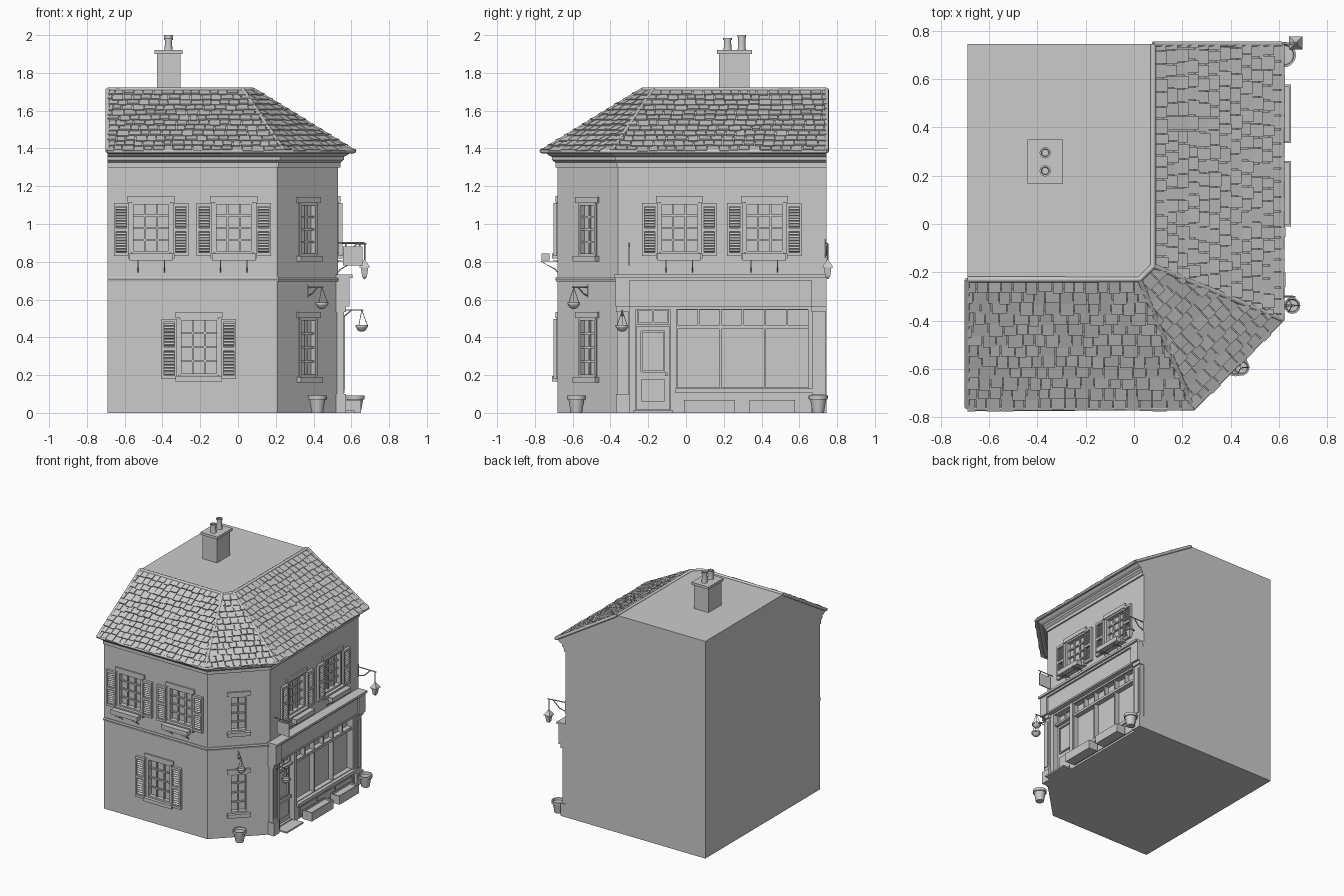
import bpy, bmesh, random
from math import radians, cos, sin, pi
from mathutils import Matrix, Vector

if "Cube" in bpy.data.objects:
    bpy.data.objects.remove(bpy.data.objects["Cube"])

random.seed(4)
FRONT = Matrix.Translation((0, -0.68, 0))
SIDE = Matrix.Translation((0.53, 0, 0)) @ Matrix.Rotation(radians(90), 4, 'Z')
CORNER = Matrix.Translation((0.37, -0.52, 0)) @ Matrix.Rotation(radians(45), 4, 'Z')
BACK = 0.745


def finish(name, bm):
    bmesh.ops.recalc_face_normals(bm, faces=bm.faces)
    me = bpy.data.meshes.new(name)
    bm.to_mesh(me)
    bm.free()
    ob = bpy.data.objects.new(name, me)
    bpy.context.collection.objects.link(ob)
    return ob


def boxes(name, M, items):
    """Boxes on a facade: x0, x1, out0, out1, z0, z1, optional tilt in degrees."""
    bm = bmesh.new()
    for x0, x1, o0, o1, z0, z1, *tilt in items:
        m = M @ Matrix.Translation(((x0 + x1) / 2, -(o0 + o1) / 2, (z0 + z1) / 2))
        if tilt:
            m = m @ Matrix.Rotation(radians(tilt[0]), 4, 'X')
        bmesh.ops.create_cube(bm, size=1, matrix=m @ Matrix.Diagonal((x1 - x0, o1 - o0, z1 - z0, 1)))
    return finish(name, bm)


def line(d):
    """Street-side wall line pushed outwards by d."""
    t = 0.4142 * d
    return [(-0.69, -0.68 - d), (0.21 + t, -0.68 - d), (0.53 + d, -0.36 - t), (0.53 + d, BACK)]


def loft(name, rings, closed=False):
    """Skin consecutive rings; closed joins last ring to first (open path sweeps)."""
    bm = bmesh.new()
    vs = [[bm.verts.new(p) for p in r] for r in rings]
    n = len(rings[0])
    for a, b in zip(vs, vs[1:] + ([vs[0]] if closed else [])):
        for i in range(n - 1 if closed else n):
            j = (i + 1) % n
            bm.faces.new((a[i], a[j], b[j], b[i]))
    if closed:
        bm.faces.new([r[0] for r in vs])
        bm.faces.new([r[-1] for r in vs])
    else:
        bm.faces.new(vs[0])
        bm.faces.new(vs[-1])
    return finish(name, bm)


def moulding(name, profile):
    return loft(name, [[(x, y, z) for x, y in line(d)] for d, z in profile], True)


def tube(name, paths, r, M=Matrix(), res=2):
    cu = bpy.data.curves.new(name, 'CURVE')
    cu.dimensions, cu.bevel_depth, cu.bevel_resolution, cu.use_fill_caps = '3D', r, res, True
    for pts in paths:
        s = cu.splines.new('POLY')
        s.points.add(len(pts) - 1)
        for p, q in zip(s.points, pts):
            p.co = (*(M @ Vector(q)), 1)
    ob = bpy.data.objects.new(name, cu)
    bpy.context.collection.objects.link(ob)


def lathe(name, profile, loc, n=20):
    o = pi / 4 if n == 4 else 0
    ob = loft(name, [[(loc[0] + r * cos(o + 2 * pi * k / n), loc[1] + r * sin(o + 2 * pi * k / n), loc[2] + z)
                      for k in range(n)] for r, z in profile])
    if n > 4:
        bpy.context.view_layer.objects.active = ob
        ob.select_set(True)
        bpy.ops.object.shade_smooth_by_angle(angle=radians(35))
        ob.select_set(False)


# Walls and roof solid
corner = (-0.69, BACK)
foot = [corner] + line(0)
walls = loft("walls", [[(x, y, z) for x, y in foot] for z in (0, 1.385)])
eave, ridge = line(0.08), line(-0.45)
loft("roof_base", [[(x, y, z) for x, y in [corner] + ring] for ring, z in ((eave, 1.38), (ridge, 1.71))])
moulding("cornice", [(-0.01, 1.3), (0.012, 1.3), (0.012, 1.325), (0.03, 1.34), (0.03, 1.355),
                     (0.05, 1.365), (0.07, 1.385), (-0.01, 1.385)])
moulding("string_course", [(-0.01, 0.695), (0.008, 0.695), (0.012, 0.71), (0.008, 0.72), (-0.01, 0.72)])

# Roof tiles, clipped to each slope's hips
bm = bmesh.new()
E = [Vector((x, y, 1.385)) for x, y in eave]
R = [Vector((x, y, 1.71)) for x, y in ridge]
ROWS = 12
for i in range(3):
    e0, e1, r0, r1 = E[i], E[i + 1], R[i], R[i + 1]
    t = (e1 - e0).normalized()
    L, a, b = (e1 - e0).length, (r0 - e0).dot(t), (r1 - e0).dot(t)
    up = (r0 - e0) - t * a
    nrm = t.cross(up).normalized()
    for row in range(ROWS):
        v0, v1 = row / ROWS - 0.012, min(1, (row + 1.1) / ROWS)
        s = min(0, a) - random.random() * 0.05
        while s < max(L, b):
            w = random.uniform(0.042, 0.066)
            lift, dv = random.uniform(0.010, 0.016), random.uniform(-0.01, 0.01)
            c = []
            for v, h in ((v0 + dv, lift), (v1, 0.004)):
                lo, hi = a * v, L + (b - L) * v
                c.append([(min(max(q, lo), hi), v, h) for q in (s + 0.002, s + w - 0.002)])
            s += w
            if min(c[0][1][0] - c[0][0][0], c[1][1][0] - c[1][0][0]) < 0.0005 and \
               max(c[0][1][0] - c[0][0][0], c[1][1][0] - c[1][0][0]) < 0.012:
                continue
            quad = [c[0][0], c[0][1], c[1][1], c[1][0]]
            top = [bm.verts.new(e0 + t * q + up * v + nrm * h) for q, v, h in quad]
            bot = [bm.verts.new(e0 + t * q + up * v - nrm * 0.004) for q, v, h in quad]
            bm.faces.new(top)
            for k in range(4):
                bm.faces.new((top[k], bot[k], bot[(k + 1) % 4], top[(k + 1) % 4]))
finish("roof_tiles", bm)
tube("ridge_and_hip_caps", [[p for p in R]] + [[E[k], R[k]] for k in range(4)], 0.012)
tube("gutter", [[(x, y, 1.384) for x, y in line(0.084)]], 0.010)

# Chimney
boxes("chimney", Matrix(), [(-0.43, -0.305, -0.335, -0.175, 1.70, 1.905), (-0.442, -0.295, -0.35, -0.165, 1.90, 1.92)])
for y, h in ((0.22, 0.065), (0.295, 0.08)):
    lathe("chimney_pot", [(0.023, 0), (0.02, 0.015), (0.019, h - 0.012), (0.023, h - 0.012), (0.023, h), (0.016, h),
                          (0.014, h - 0.03)], (-0.368, y, 1.92))

# Windows
cuts = {"front": (FRONT, []), "side": (SIDE, []), "corner": (CORNER, [])}


def bars(x0, x1, z0, z1, cols, rows, o0=-0.02, o1=-0.008, b=0.005):
    dx, dz = (x1 - x0) / cols, (z1 - z0) / rows
    return [(x0 + dx * k - b, x0 + dx * k + b, o0, o1, z0, z1) for k in range(cols + 1)] + \
           [(x0, x1, o0, o1, z0 + dz * k - b, z0 + dz * k + b) for k in range(rows + 1)]


def window(wall, x, z0, z1, hw, cols, shutters=False, planter=False):
    M, cl = cuts[wall]
    cl.append((x - hw, x + hw, -0.028, 0.05, z0, z1))
    boxes("window_frame", M, bars(x - hw + 0.007, x + hw - 0.007, z0 + 0.007, z1 - 0.007, cols, 4) +
          bars(x - hw + 0.005, x + hw - 0.005, z0 + 0.005, z1 - 0.005, 1, 1, -0.028, 0.006, 0.008))
    boxes("lintel_and_sill", M, [(x - hw - 0.02, x + hw + 0.02, -0.01, 0.012, z1, z1 + 0.032),
                                 (x - hw - 0.018, x + hw + 0.018, -0.01, 0.03, z0 - 0.028, z0)])
    if shutters:
        parts = []
        for s in (-1, 1):
            a, b = sorted((x + s * (hw + 0.012), x + s * (hw + 0.092)))
            lo, hi = z0 - 0.015, z1 - 0.005
            parts += [(a, a + 0.012, 0.002, 0.022, lo, hi), (b - 0.012, b, 0.002, 0.022, lo, hi)]
            parts += [(a, b, 0.002, 0.022, z - 0.009, z + 0.009) for z in (lo + 0.009, (lo + hi) / 2, hi - 0.009)]
            n = 16
            for k in range(n):
                z = lo + 0.022 + (hi - lo - 0.044) * (k + 0.5) / n
                parts.append((a + 0.01, b - 0.01, 0.004, 0.02, z - 0.002, z + 0.002, 40))
        boxes("shutters", M, parts)
    if planter:
        boxes("window_box", M, [(x - hw - 0.01, x + hw + 0.01, 0.042, 0.085, z0 - 0.038, z0 - 0.002)])
        tube("window_box_brackets", [[(x + d, 0, z0 - 0.1), (x + d, -0.012, z0 - 0.085), (x + d, -0.09, z0 - 0.042),
                                      (x + d, 0, z0 - 0.042)] for d in (-0.07, 0.07)], 0.003, M)


for wall, x in (("front", -0.46), ("front", -0.022), ("side", -0.035), ("side", 0.415)):
    window(wall, x, 0.845, 1.115, 0.105, 3, True, True)
window("front", -0.207, 0.195, 0.503, 0.105, 3, True)
window("corner", 0, 0.83, 1.112, 0.065, 2)
window("corner", 0, 0.19, 0.503, 0.065, 2)

# Shop front
cuts["side"][1].extend([(-0.27, -0.08, -0.03, 0.05, 0.02, 0.555), (-0.055, 0.655, -0.03, 0.05, 0.12, 0.555)])
boxes("shop_fascia", SIDE, [(-0.37, 0.744, -0.01, 0.045, 0.57, 0.705), (-0.375, 0.744, -0.01, 0.06, 0.70, 0.715),
                            (-0.38, 0.745, -0.01, 0.075, 0.715, 0.732), (-0.372, 0.744, -0.01, 0.052, 0.562, 0.575),
                            (-0.372, -0.30, 0, 0.06, 0.562, 0.7), (0.665, 0.744, 0, 0.06, 0.562, 0.7)])
pil = []
for a, b in ((-0.365, -0.305), (0.67, 0.738)):
    pil += [(a, b, -0.01, 0.03, 0, 0.565), (a - 0.006, b + 0.006, -0.01, 0.042, 0, 0.1),
            (a - 0.006, b + 0.006, -0.01, 0.042, 0.535, 0.565), (a + 0.015, b - 0.015, 0, 0.036, 0.13, 0.51)]
boxes("pilasters", SIDE, pil)
boxes("shop_frame", SIDE, [(-0.3, -0.265, -0.03, 0.02, 0, 0.565), (-0.085, -0.05, -0.03, 0.02, 0, 0.565),
                           (-0.055, 0.67, 0, 0.035, 0.105, 0.13), (-0.055, 0.67, 0, 0.018, 0, 0.105),
                           (-0.27, 0.67, -0.03, 0.015, 0.548, 0.565), (-0.055, 0.67, -0.03, 0.01, 0.445, 0.463),
                           (0.645, 0.67, -0.03, 0.02, 0.1, 0.565), (-0.265, -0.085, -0.03, 0.01, 0.455, 0.47)]
      + bars(-0.05, 0.65, 0.13, 0.45, 3, 1, -0.03, 0.008) + bars(-0.05, 0.65, 0.46, 0.55, 6, 1, -0.03, 0.006)
      + bars(-0.02, 0.64, 0.02, 0.09, 3, 1, 0.015, 0.024))
boxes("door", SIDE, [(-0.262, -0.088, -0.03, -0.018, 0.02, 0.455), (-0.235, -0.115, -0.02, -0.01, 0.06, 0.18)]
      + bars(-0.235, -0.115, 0.22, 0.43, 1, 1, -0.02, -0.008) + bars(-0.255, -0.095, 0.475, 0.545, 2, 1, -0.03, -0.01)
      + [(-0.11, -0.098, -0.02, 0.005, 0.195, 0.215)])
boxes("door_step", SIDE, [(-0.28, -0.07, 0, 0.09, 0, 0.012)])
for a, b in ((-0.01, 0.26), (0.335, 0.577)):
    w = 0.008
    boxes("ground_planter", SIDE, [(a, b, 0.04, 0.12, 0, 0.055), (a, a + w, 0.04, 0.12, 0.05, 0.068),
                                   (b - w, b, 0.04, 0.12, 0.05, 0.068), (a, b, 0.04, 0.048, 0.05, 0.068),
                                   (a, b, 0.112, 0.12, 0.05, 0.068)])

# Cut the openings into the walls
for key, (M, items) in cuts.items():
    cutter = boxes("cutter_" + key, M, items)
    cutter.hide_render, cutter.display_type = True, 'WIRE'
    cutter.hide_set(True)
    mod = walls.modifiers.new(key, 'BOOLEAN')
    mod.operation, mod.object, mod.solver = 'DIFFERENCE', cutter, 'EXACT'

# Plant pots
for loc in ((0.42, -0.58, 0), (0.62, 0.70, 0)):
    lathe("plant_pot", [(0.03, 0), (0.042, 0.07), (0.05, 0.07), (0.051, 0.092), (0.043, 0.092), (0.04, 0.075)], loc)

# Hanging baskets on scrolled brackets
for M, x, reach, z in ((CORNER, 0, 0.105, 0.55), (SIDE, -0.338, 0.125, 0.43)):
    c = M @ Vector((x, -reach, z))
    lathe("basket", [(0.008, 0), (0.022, 0.008), (0.031, 0.025), (0.034, 0.025), (0.034, 0.035), (0.028, 0.035),
                     (0.024, 0.025)], c)
    tube("basket_chains", [[c + Vector((0.03 * cos(k * 2.094), 0.03 * sin(k * 2.094), 0.034)), c + Vector((0, 0, 0.115))]
                           for k in range(3)], 0.0018)
    tube("basket_bracket", [[(x, 0, z + 0.06), (x, 0, z + 0.13)], [(x, 0, z + 0.115), (x, -reach - 0.01, z + 0.115)],
                            [(x, 0, z + 0.07), (x, -0.03, z + 0.08), (x, -0.07, z + 0.113)]], 0.0035, M)

# Blank hanging sign
boxes("sign_board", SIDE, [(-0.305, -0.297, 0.025, 0.128, 0.78, 0.88)])
tube("sign_bracket", [[(-0.301, 0, 0.90), (-0.301, -0.14, 0.90)], [(-0.301, -0.04, 0.88), (-0.301, -0.04, 0.9)],
                      [(-0.301, -0.115, 0.88), (-0.301, -0.115, 0.9)]], 0.0035, SIDE)

# Wall lantern
tube("lantern_bracket", [[(0.74, 0, 0.82), (0.74, 0, 0.92)], [(0.74, 0, 0.90), (0.75, -0.15, 0.895)],
                         [(0.74, 0, 0.83), (0.745, -0.05, 0.845), (0.75, -0.1, 0.895)],
                         [(0.75, -0.14, 0.895), (0.75, -0.14, 0.8)]], 0.004, SIDE)
lathe("lantern", [(0.006, 0), (0.018, 0.012), (0.028, 0.06), (0.039, 0.06), (0.036, 0.068), (0.014, 0.09), (0.006, 0.1)],
      (0.67, 0.75, 0.71), 4)
